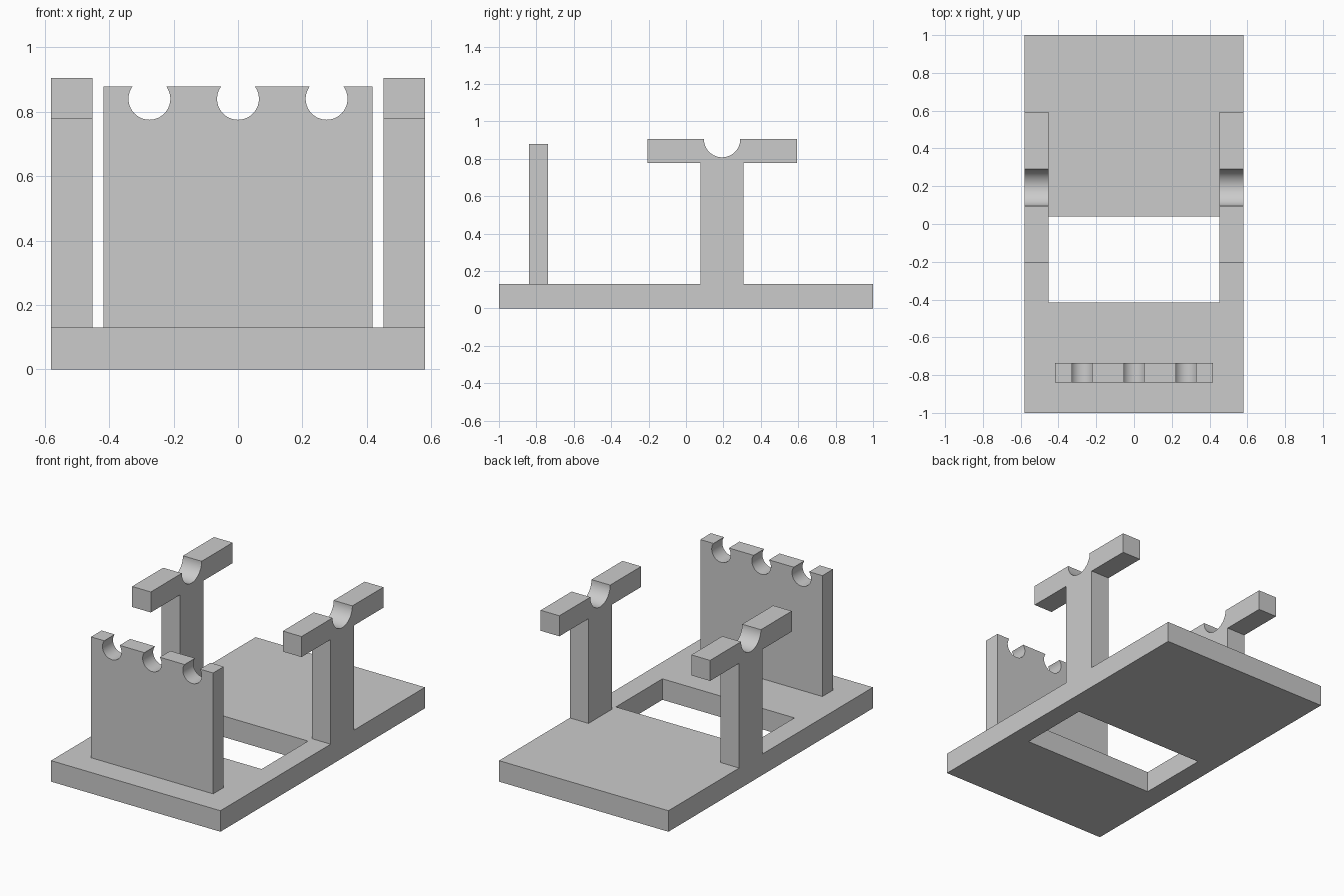
import bpy, bmesh
from math import asin, cos, sin, pi
from mathutils import Vector

cube = bpy.data.objects.get("Cube")
if cube:
    bpy.data.objects.remove(cube, do_unlink=True)

grey = bpy.data.materials.new("plain_grey")
grey.use_nodes = True
colour = (0.6, 0.6, 0.6, 1)
grey.diffuse_color = colour
grey.node_tree.nodes["Principled BSDF"].inputs["Base Color"].default_value = colour

BASE_TOP = 0.13
HALF_W = 0.58      # half width of the base
INNER = 0.452      # inner side of the posts and the opening


def finish(bm, name):
    bmesh.ops.recalc_face_normals(bm, faces=bm.faces)
    mesh = bpy.data.meshes.new(name)
    bm.to_mesh(mesh)
    bm.free()
    mesh.materials.append(grey)
    obj = bpy.data.objects.new(name, mesh)
    bpy.context.collection.objects.link(obj)
    bpy.ops.object.select_all(action="DESELECT")
    obj.select_set(True)
    bpy.context.view_layer.objects.active = obj
    bpy.ops.object.shade_smooth_by_angle(angle=pi / 6)
    return obj


def extrude(bm, faces, offset):
    result = bmesh.ops.extrude_face_region(bm, geom=faces, use_keep_orig=True)
    verts = [g for g in result["geom"] if isinstance(g, bmesh.types.BMVert)]
    bmesh.ops.translate(bm, verts=verts, vec=offset)


def prism(name, points, offset):
    bm = bmesh.new()
    face = bm.faces.new([bm.verts.new(p) for p in points])
    extrude(bm, [face], Vector(offset))
    return finish(bm, name)


def notch(centre, z, radius, top, steps=32):
    """Round cut into a top edge, from its left lip to its right lip."""
    lip = asin((top - z) / radius)
    sweep = pi + 2 * lip
    angles = [pi - lip + sweep * i / steps for i in range(steps + 1)]
    return [(centre + radius * cos(a), z + radius * sin(a)) for a in angles]


# Base slab with a rectangular opening
bm = bmesh.new()
xs = (-HALF_W, -INNER, INNER, HALF_W)
ys = (-1, -0.415, 0.04, 1)
grid = [[bm.verts.new((x, y, 0)) for y in ys] for x in xs]
cells = [bm.faces.new((grid[i][j], grid[i + 1][j], grid[i + 1][j + 1], grid[i][j + 1]))
         for i in range(3) for j in range(3) if (i, j) != (1, 1)]
extrude(bm, cells, Vector((0, 0, BASE_TOP)))
finish(bm, "base")

# Front plate with three round notches
top, half = 0.878, 0.418
outline = [(-half, BASE_TOP), (-half, top)]
for x in (-0.275, 0, 0.275):
    outline += notch(x, 0.84, 0.065, top)
outline += [(half, top), (half, BASE_TOP)]
prism("notched_plate", [(x, -0.84, z) for x, z in outline], (0, 0.103, 0))

# T-shaped posts with a half-round cradle
mid, top, under = 0.193, 0.905, 0.778
arm, stem = 0.4, 0.115
outline = [(mid - stem, BASE_TOP), (mid - stem, under), (mid - arm, under), (mid - arm, top)]
outline += notch(mid, top, 0.097, top)
outline += [(mid + arm, top), (mid + arm, under), (mid + stem, under), (mid + stem, BASE_TOP)]
for side, name in ((1, "left_post"), (-1, "right_post")):
    prism(name, [(side * INNER, y, z) for y, z in outline], (side * (HALF_W - INNER), 0, 0))
